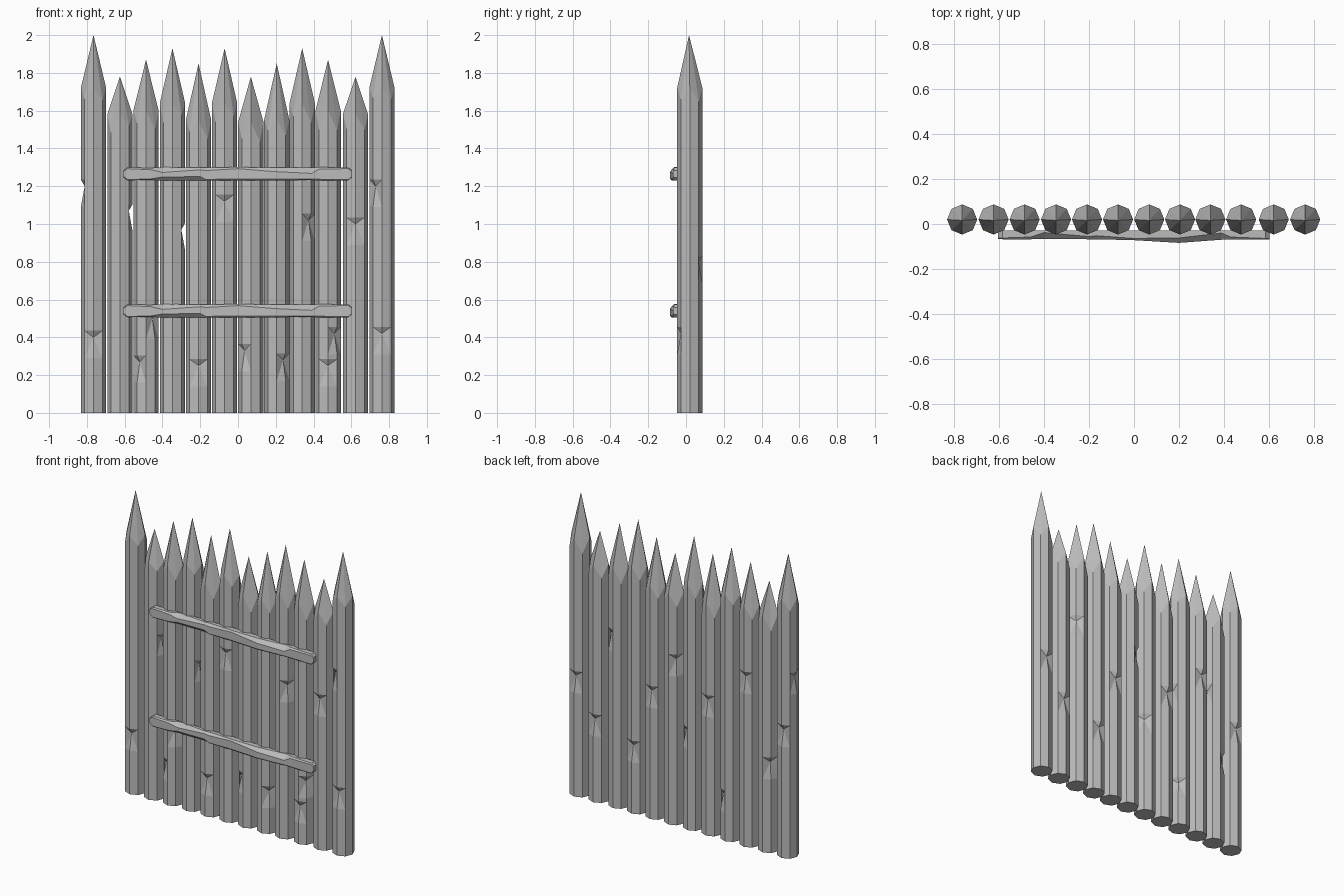
import bpy, bmesh, math, random
from mathutils import Vector

random.seed(4)
cube = bpy.data.objects.get("Cube")
if cube:
    bpy.data.objects.remove(cube)

grey = bpy.data.materials.new("weathered_grey")
grey.use_nodes = True
grey.diffuse_color = (0.5, 0.5, 0.5, 1)
grey.node_tree.nodes["Principled BSDF"].inputs["Base Color"].default_value = (0.5, 0.5, 0.5, 1)


def skin(name, rings, tip=None):
    """Joins rings of points into a closed flat-shaded solid, optionally pointed."""
    bm = bmesh.new()
    loops = [[bm.verts.new(p) for p in ring] for ring in rings]
    n = len(loops[0])
    for a, b in zip(loops, loops[1:]):
        for i in range(n):
            j = (i + 1) % n
            bm.faces.new((a[i], a[j], b[j], b[i]))
    bm.faces.new(loops[0][::-1])
    if tip:
        top = bm.verts.new(tip)
        for i in range(n):
            bm.faces.new((loops[-1][i], loops[-1][(i + 1) % n], top))
    else:
        bm.faces.new(loops[-1])
    bmesh.ops.triangulate(bm, faces=[f for f in bm.faces if len(f.verts) == 4])
    bmesh.ops.recalc_face_normals(bm, faces=bm.faces)
    mesh = bpy.data.meshes.new(name)
    bm.to_mesh(mesh)
    bm.free()
    mesh.materials.append(grey)
    obj = bpy.data.objects.new(name, mesh)
    bpy.context.collection.objects.link(obj)
    return obj


# Sharpened octagonal posts; side 0 faces the front, 2 the left (+x), 4 the back
SIDES, RADIUS, DEPTH = 8, 0.067, 0.02


def post(index, x, tip, shoulder, chips):
    def point(k, z, r=RADIUS):
        a = math.radians(45 * k - 90)
        return Vector((x + r * math.cos(a), DEPTH + r * math.sin(a), z))

    rings = [[point(k, 0) for k in range(SIDES)]]
    # each chip is a long shallow cut ending in a short step
    for z, side in sorted(chips):
        for dz, cut in ((-0.11, 0), (0, 0.02), (0.035, 0)):
            rings.append([point(k, z + dz, RADIUS - (cut if k == side else 0))
                          for k in range(SIDES)])
    # hewn shoulder: corners between the main directions are cut lower
    rings.append([point(k, shoulder - (random.uniform(0.05, 0.11) if k % 2 else 0))
                  for k in range(SIDES)])
    skin(f"post_{index}", rings, (x, DEPTH - 0.004, tip))


posts = [
    (-0.765, 2.00, 1.72, [(0.40, 0), (1.20, 6), (0.85, 4)]),
    (-0.625, 1.78, 1.58, [(1.07, 2), (0.60, 5)]),
    (-0.487, 1.87, 1.60, [(0.27, 7), (0.50, 1), (1.13, 4)]),
    (-0.347, 1.93, 1.64, [(0.97, 2), (0.30, 3)]),
    (-0.209, 1.85, 1.55, [(0.25, 0), (0.90, 4)]),
    (-0.071, 1.93, 1.64, [(1.12, 0), (0.65, 3)]),
    (0.068, 1.78, 1.54, [(0.33, 7), (1.10, 5)]),
    (0.205, 1.85, 1.55, [(0.28, 1), (0.85, 4)]),
    (0.340, 1.93, 1.64, [(1.02, 1), (0.45, 4)]),
    (0.477, 1.87, 1.60, [(0.25, 0), (0.42, 1), (1.15, 3)]),
    (0.622, 1.78, 1.58, [(1.00, 0), (0.55, 4)]),
    (0.762, 2.00, 1.72, [(0.42, 0), (1.20, 7), (0.80, 4)]),
]
for i, (x, tip, shoulder, chips) in enumerate(posts, 1):
    post(i, x, tip, shoulder, chips)

# Rough cross rails: x, half height, front y, top chamfer, bottom chamfer
stations = [
    (-0.605, 0.018, -0.066, 0.004, 0.004),
    (-0.585, 0.034, -0.068, 0.006, 0.004),
    (-0.46, 0.032, -0.068, 0.010, 0.006),
    (-0.40, 0.036, -0.066, 0.028, 0.020),
    (-0.20, 0.034, -0.068, 0.012, 0.020),
    (-0.17, 0.034, -0.068, 0.016, 0.005),
    (0.00, 0.036, -0.072, 0.008, 0.010),
    (0.20, 0.034, -0.084, 0.022, 0.008),
    (0.39, 0.033, -0.070, 0.030, 0.006),
    (0.43, 0.036, -0.068, 0.010, 0.008),
    (0.585, 0.034, -0.070, 0.006, 0.004),
    (0.602, 0.018, -0.068, 0.004, 0.004),
]
BACK = -0.028
for name, height in (("lower_rail", 0.54), ("upper_rail", 1.265)):
    rings = []
    for x, h, front, top, bottom in stations:
        section = [(BACK, -h), (front + bottom, -h), (front, bottom - h),
                   (front, h - top), (front + top, h), (BACK, h)]
        rings.append([(x, y, height + z) for y, z in section])
    skin(name, rings)
